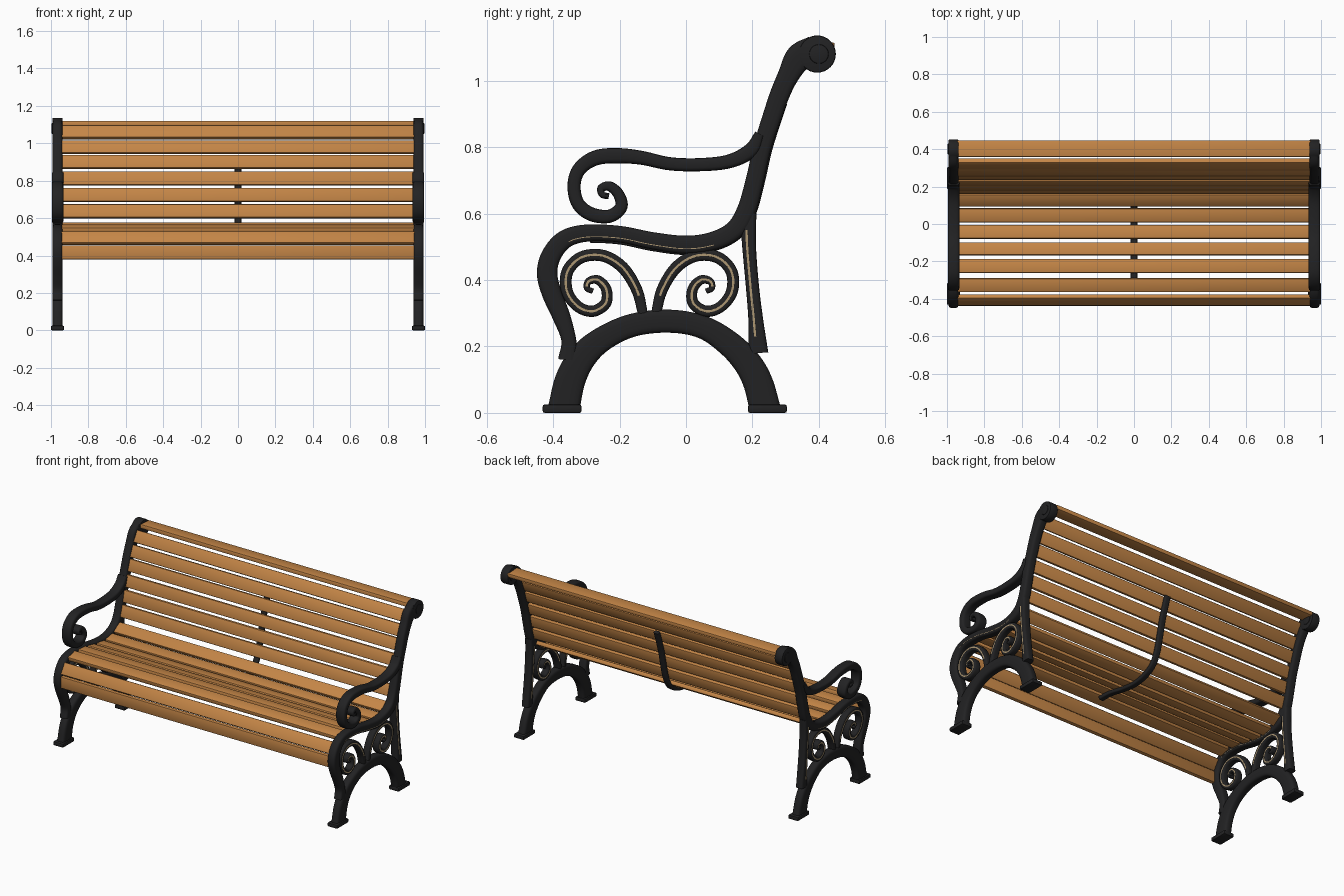
import bpy, bmesh, math
from mathutils import Vector, Matrix

if "Cube" in bpy.data.objects:
    bpy.data.objects.remove(bpy.data.objects["Cube"])


def material(name, rgb):
    m = bpy.data.materials.new(name)
    m.diffuse_color = (*rgb, 1)
    m.use_nodes = True
    m.node_tree.nodes["Principled BSDF"].inputs["Base Color"].default_value = m.diffuse_color
    return m


IRON = material("black iron", (0.016, 0.016, 0.017))
WOOD = material("warm wood", (0.55, 0.235, 0.062))
GOLD = material("worn gold", (0.42, 0.31, 0.17))
SIDE_X = 0.965


def finish(name, bm, mat, mirror=False):
    bmesh.ops.recalc_face_normals(bm, faces=bm.faces)
    me = bpy.data.meshes.new(name)
    bm.to_mesh(me)
    bm.free()
    me.materials.append(mat)
    ob = bpy.data.objects.new(name, me)
    bpy.context.collection.objects.link(ob)
    bpy.ops.object.select_all(action='DESELECT')
    ob.select_set(True)
    bpy.context.view_layer.objects.active = ob
    bpy.ops.object.shade_smooth_by_angle(angle=math.radians(40))
    if mirror:
        ob.modifiers.new("mirror", 'MIRROR')
    return ob


def spline(pts, n=8):
    """Smooth curve through (y, z, width) points."""
    p = [Vector(q) for q in pts]
    p = [2 * p[0] - p[1]] + p + [2 * p[-1] - p[-2]]
    out = []
    for i in range(1, len(p) - 2):
        a, b, c, d = p[i - 1:i + 3]
        for k in range(n):
            t = k / n
            out.append(0.5 * (2 * b + (c - a) * t + (2 * a - 5 * b + 4 * c - d) * t * t
                              + (3 * b - a - 3 * c + d) * t ** 3))
    return out + [p[-2]]


def normal_at(path, i):
    """In-plane normal, pointing to the sitter on the main rail."""
    d = path[min(i + 1, len(path) - 1)] - path[max(i - 1, 0)]
    return Vector((d.y, -d.x)).normalized()


def sweep(name, path, depth, mat, x=SIDE_X, mirror=True, width=None, shift=0.0, sides=16):
    """Rounded bar along a path in the side plane; width is in plane, depth is along x."""
    bm = bmesh.new()
    rings = []
    for i, p in enumerate(path):
        n = normal_at(path, i)
        w = width or p.z
        ring = []
        for k in range(sides):
            a = 2 * math.pi * (k + 0.5) / sides
            c, s = math.cos(a), math.sin(a)
            u = math.copysign(abs(c) ** 0.5, c) * w / 2 + shift
            v = math.copysign(abs(s) ** 0.5, s) * depth / 2
            ring.append(bm.verts.new((x + v, p.x + n.x * u, p.y + n.y * u)))
        rings.append(ring)
    for r, q in zip(rings, rings[1:]):
        for k in range(sides):
            bm.faces.new((r[k], r[(k + 1) % sides], q[(k + 1) % sides], q[k]))
    bm.faces.new(rings[0])
    bm.faces.new(rings[-1])
    return finish(name, bm, mat, mirror)


def box(name, centre, size, mat, angle=0.0, bevel=0.006, mirror=False):
    bm = bmesh.new()
    bmesh.ops.create_cube(bm, size=1)
    bmesh.ops.scale(bm, vec=size, verts=bm.verts)
    bmesh.ops.bevel(bm, geom=bm.edges[:], offset=bevel, segments=2, profile=0.5, affect='EDGES')
    bmesh.ops.transform(bm, matrix=Matrix.Translation(centre) @ Matrix.Rotation(angle, 4, 'X'),
                        verts=bm.verts)
    return finish(name, bm, mat, mirror)


def disc(name, y, z, r, depth):
    bm = bmesh.new()
    bmesh.ops.create_cone(bm, cap_ends=True, segments=32, radius1=r, radius2=r, depth=depth)
    rims = [e for e in bm.edges if abs(e.verts[0].co.z - e.verts[1].co.z) < 1e-5]
    bmesh.ops.bevel(bm, geom=rims, offset=0.006, segments=2, profile=0.5, affect='EDGES')
    bmesh.ops.transform(bm, matrix=Matrix.Translation((SIDE_X, y, z)) @ Matrix.Rotation(math.pi / 2, 4, 'Y'),
                        verts=bm.verts)
    return finish(name, bm, IRON, True)


# Main side rail: back, seat and front knee in one sweep
rail = spline([(.385, 1.085, .10), (.34, 1.068, .085), (.308, 1.015, .065), (.283, .96, .06),
               (.262, .90, .058), (.23, .80, .055), (.207, .70, .055), (.182, .61, .058),
               (.145, .55, .058), (.08, .517, .056), (0, .506, .055), (-.1, .518, .052),
               (-.2, .538, .05), (-.3, .541, .052), (-.365, .522, .056), (-.405, .475, .06),
               (-.418, .42, .062), (-.404, .36, .06), (-.375, .29, .054), (-.353, .22, .045),
               (-.355, .16, .06)])
sweep("side_rail", rail, .054, IRON)
disc("top_knob", .395, 1.08, .056, .056)
disc("top_knob_centre", .40, 1.08, .03, .064)

# Rear upright and arched legs
rear = spline([(.187, .60, .05), (.19, .5, .042), (.2, .38, .04), (.21, .28, .045), (.218, .18, .06)])
sweep("rear_upright", rear, .05, IRON)
arch = spline([(-.368, .012, .096), (-.348, .1, .092), (-.31, .17, .085), (-.25, .223, .075),
               (-.16, .264, .07), (-.05, .276, .07), (.05, .258, .07), (.13, .208, .078),
               (.185, .15, .085), (.217, .09, .09), (.238, .012, .094)])
sweep("arched_legs", arch, .054, IRON)
for name, y in (("front_foot", -.373), ("rear_foot", .245)):
    box(name, (SIDE_X, y, .0125), (.07, .117, .025), IRON, mirror=True)

# Armrest with scrolled end
arm = spline([(.222, .84, .03), (.195, .79, .045), (.13, .757, .042), (.04, .747, .04),
              (-.05, .75, .04), (-.13, .767, .042), (-.2, .774, .046), (-.27, .768, .046),
              (-.32, .735, .042), (-.337, .685, .04), (-.325, .63, .04), (-.285, .598, .042),
              (-.23, .592, .04), (-.195, .62, .038), (-.203, .658, .034), (-.23, .682, .03),
              (-.255, .676, .024), (-.252, .657, .02), (-.232, .652, .018)])
sweep("armrest", arm, .062, IRON)

# Pair of scrolls under the seat, mirrored about y = -0.11, with gilded lines
half = [(-.13, .30, .03), (-.148, .37, .034), (-.19, .437, .036), (-.25, .473, .036),
        (-.315, .468, .036), (-.357, .425, .036), (-.358, .365, .036), (-.325, .32, .034),
        (-.28, .306, .034), (-.242, .33, .034), (-.24, .372, .032), (-.265, .4, .028),
        (-.293, .396, .022), (-.298, .375, .018), (-.28, .366, .016)]
for name, pts in (("front_scroll", half), ("rear_scroll", [(-.22 - y, z, w) for y, z, w in half])):
    path = spline(pts)
    sweep(name, path, .044, IRON)
    sweep(name + "_gilding", path[6:-10], .046, GOLD, width=.011, sides=8)
sweep("upright_gilding", rear[4:-4], .052, GOLD, width=.011, shift=.006, sides=8)
sweep("seat_gilding", rail[72:112], .056, GOLD, width=.004, shift=-.012, sides=8)

# Wooden slats set along the rail
centres = [(-.42, .417), (-.402, .49), (-.325, .54), (-.225, .54), (-.135, .524), (-.043, .508),
           (.048, .51), (.133, .543), (.187, .635), (.21, .722), (.233, .81), (.262, .898),
           (.288, .977), (.325, 1.055)]
for j, c in enumerate(centres):
    i = min(range(len(rail)), key=lambda k: (rail[k].xy - Vector(c)).length)
    n = normal_at(rail, i)
    y, z = Vector(c) + n * .005
    box(f"slat_{j + 1}", (0, y, z), (1.89, .074 if j != 4 else .068, .026), WOOD,
        math.atan2(-n.x, n.y), bevel=.005)
box("top_slat", (0, .403, 1.104), (1.89, .088, .026), WOOD, math.radians(-4), bevel=.005)

# Centre strap behind the slats
strap = [p for p in rail if p.y < .94 and p.x > -.29]
sweep("centre_strap", strap, .036, IRON, x=0, mirror=False, width=.024, shift=-.019)
